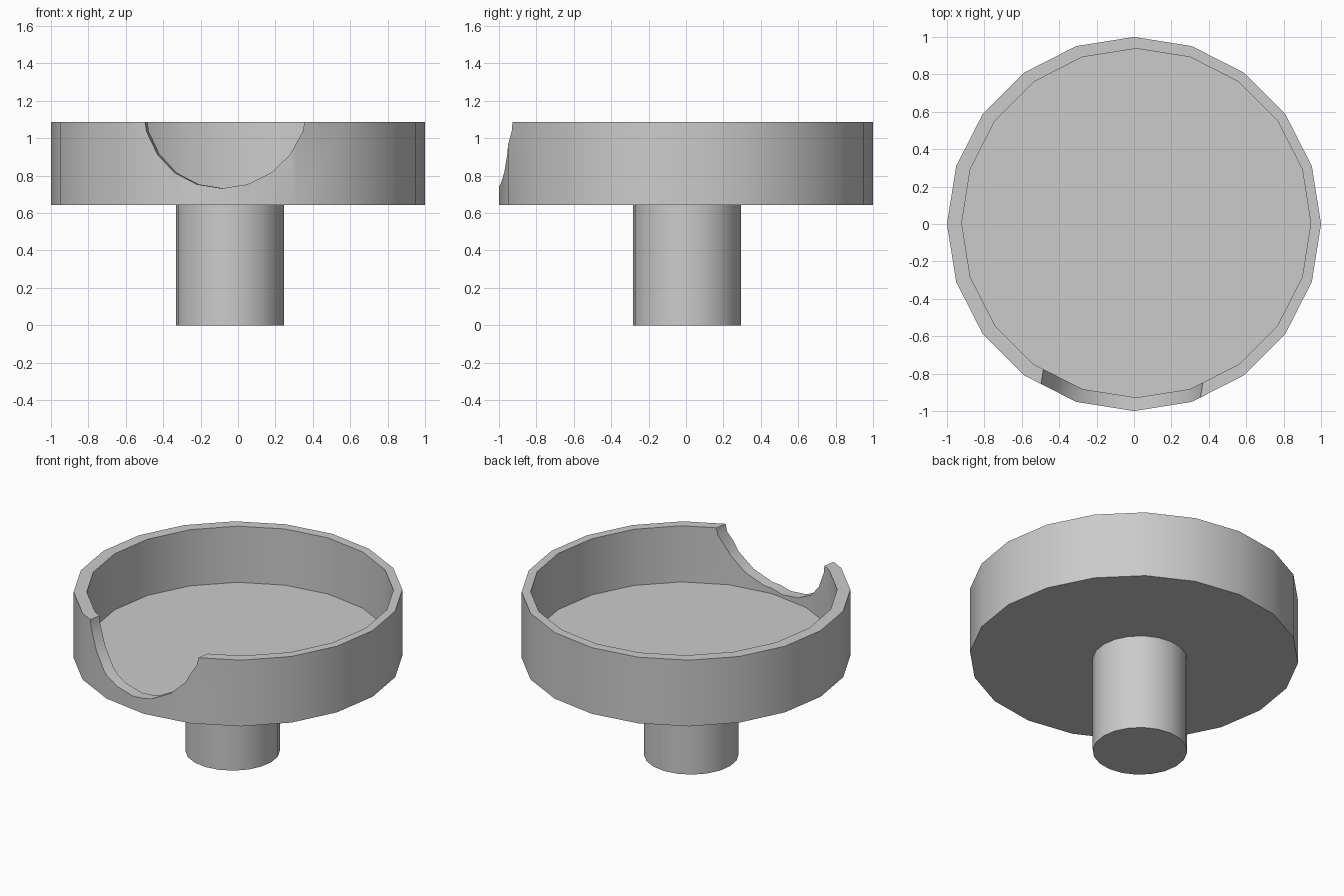
import bpy
from math import radians

SIDES = 20

default = bpy.data.objects.get("Cube")
if default:
    bpy.data.objects.remove(default, do_unlink=True)

# Single plain grey material
grey = bpy.data.materials.new("plain_grey")
grey.use_nodes = True
colour = (0.6, 0.6, 0.6, 1)
grey.diffuse_color = colour
grey.node_tree.nodes["Principled BSDF"].inputs["Base Color"].default_value = colour


def cylinder(name, radius, depth, centre, rotation=(0, 0, 0)):
    bpy.ops.mesh.primitive_cylinder_add(
        vertices=SIDES, radius=radius, depth=depth, location=centre, rotation=rotation)
    obj = bpy.context.object
    obj.name = name
    obj.data.materials.append(grey)
    return obj


def upright(name, radius, bottom, top, x=0, y=0):
    return cylinder(name, radius, top - bottom, (x, y, (bottom + top) / 2))


def cut(target, cutter):
    cutter.hide_render = True
    mod = target.modifiers.new("cut", "BOOLEAN")
    mod.operation = "DIFFERENCE"
    mod.solver = "EXACT"
    mod.object = cutter
    bpy.context.view_layer.objects.active = target
    bpy.ops.object.modifier_apply(modifier=mod.name)
    bpy.data.objects.remove(cutter, do_unlink=True)


def smooth(obj):
    bpy.ops.object.select_all(action="DESELECT")
    obj.select_set(True)
    bpy.context.view_layer.objects.active = obj
    bpy.ops.object.shade_smooth_by_angle(angle=radians(30))


# Round dish with a hollow and a curved notch in the front wall
dish = upright("dish", 1, 0.643, 1.087)
cut(dish, upright("hollow_cutter", 0.933, 0.71, 1.4, 0.012, 0.005))
cut(dish, cylinder("notch_cutter", 0.44, 0.7, (-0.08, -0.95, 1.172),
                   (radians(90), 0, radians(-9))))
smooth(dish)

# Stem under the dish, slightly off centre
stem = upright("stem", 0.288, 0, 0.643, -0.043, 0.005)
smooth(stem)
